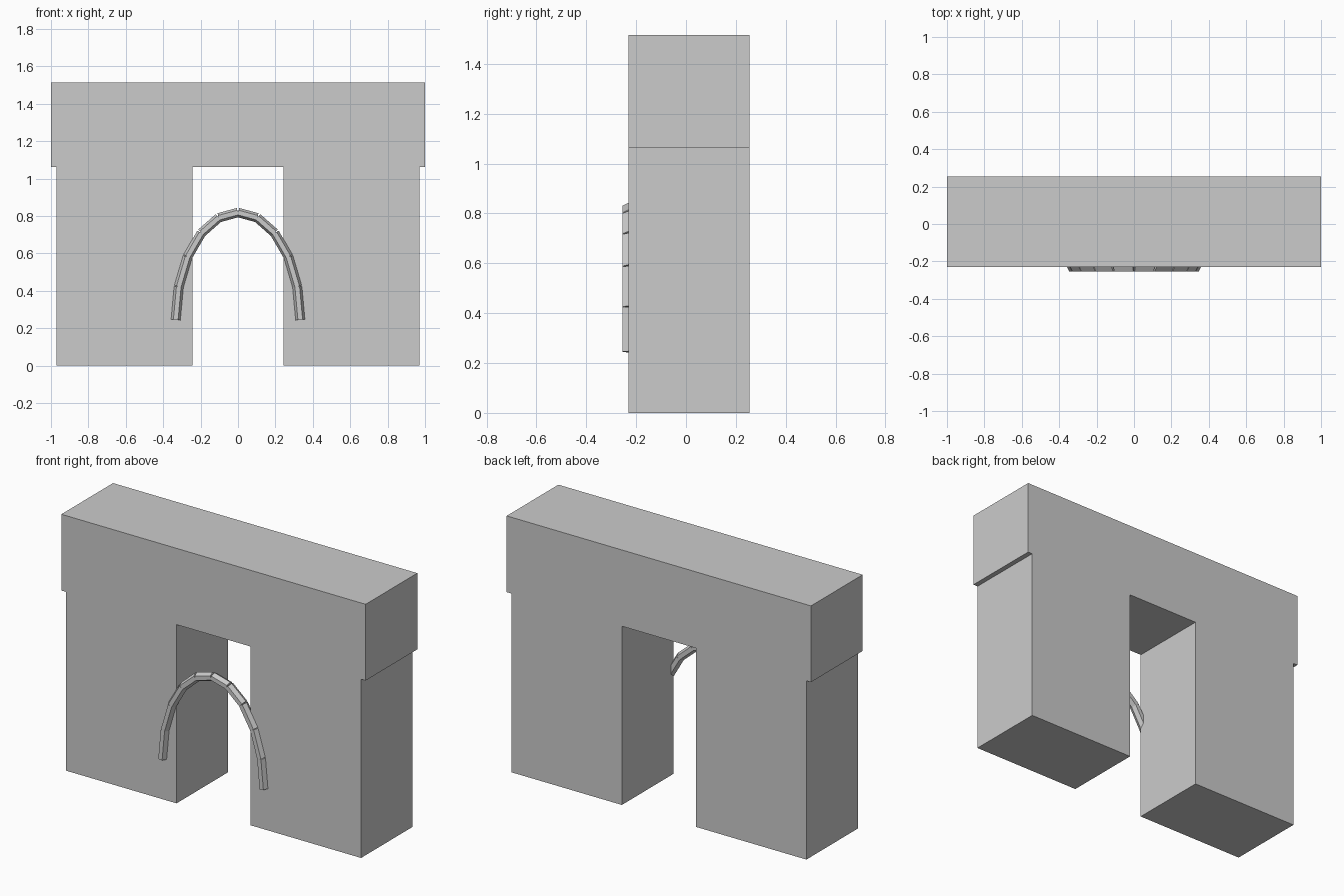
import bpy, bmesh, math
from mathutils import Vector, Matrix

if "Cube" in bpy.data.objects:
    bpy.data.objects.remove(bpy.data.objects["Cube"])

Y0, Y1 = -0.23, 0.255


def add_mesh(name, bm):
    mesh = bpy.data.meshes.new(name)
    bm.to_mesh(mesh)
    bm.free()
    obj = bpy.data.objects.new(name, mesh)
    bpy.context.collection.objects.link(obj)
    return obj


def box(name, x0, x1, z0, z1):
    bm = bmesh.new()
    centre = Vector(((x0 + x1) / 2, (Y0 + Y1) / 2, (z0 + z1) / 2))
    size = Vector((x1 - x0, Y1 - Y0, z1 - z0))
    bmesh.ops.create_cube(bm, size=1,
                          matrix=Matrix.Translation(centre) @ Matrix.Diagonal(size.to_4d()))
    return add_mesh(name, bm)


# Two piers and the block across them
box("left_pier", -0.97, -0.243, 0, 1.062)
box("right_pier", 0.243, 0.97, 0, 1.062)
box("lintel", -1, 1, 1.062, 1.515)

# Arch moulding: straight six-sided rods along half an ellipse
SEGMENTS, HALF_WIDTH, RISE, SPRING = 10, 0.333, 0.574, 0.245
path = [Vector((HALF_WIDTH * math.cos(math.pi * i / SEGMENTS), Y0,
                SPRING + RISE * math.sin(math.pi * i / SEGMENTS)))
        for i in range(SEGMENTS + 1)]
bm = bmesh.new()
for a, b in zip(path, path[1:]):
    d = b - a
    # turn about y only, so a ridge always faces the front
    turn = Matrix.Rotation(math.atan2(d.x, d.z), 4, 'Y') @ Matrix.Rotation(math.pi / 2, 4, 'Z')
    bmesh.ops.create_cone(bm, cap_ends=True, segments=6, radius1=0.025, radius2=0.025,
                          depth=d.length, matrix=Matrix.Translation((a + b) / 2) @ turn)
# Make sure the ridge (a vertex) points to -y
if min(v.co.y for v in bm.verts) > Y0 - 0.0245:
    for v in bm.verts:
        v.co.y = Y0 + (v.co.y - Y0) * 0.025 / 0.02165
add_mesh("arch_moulding", bm)
